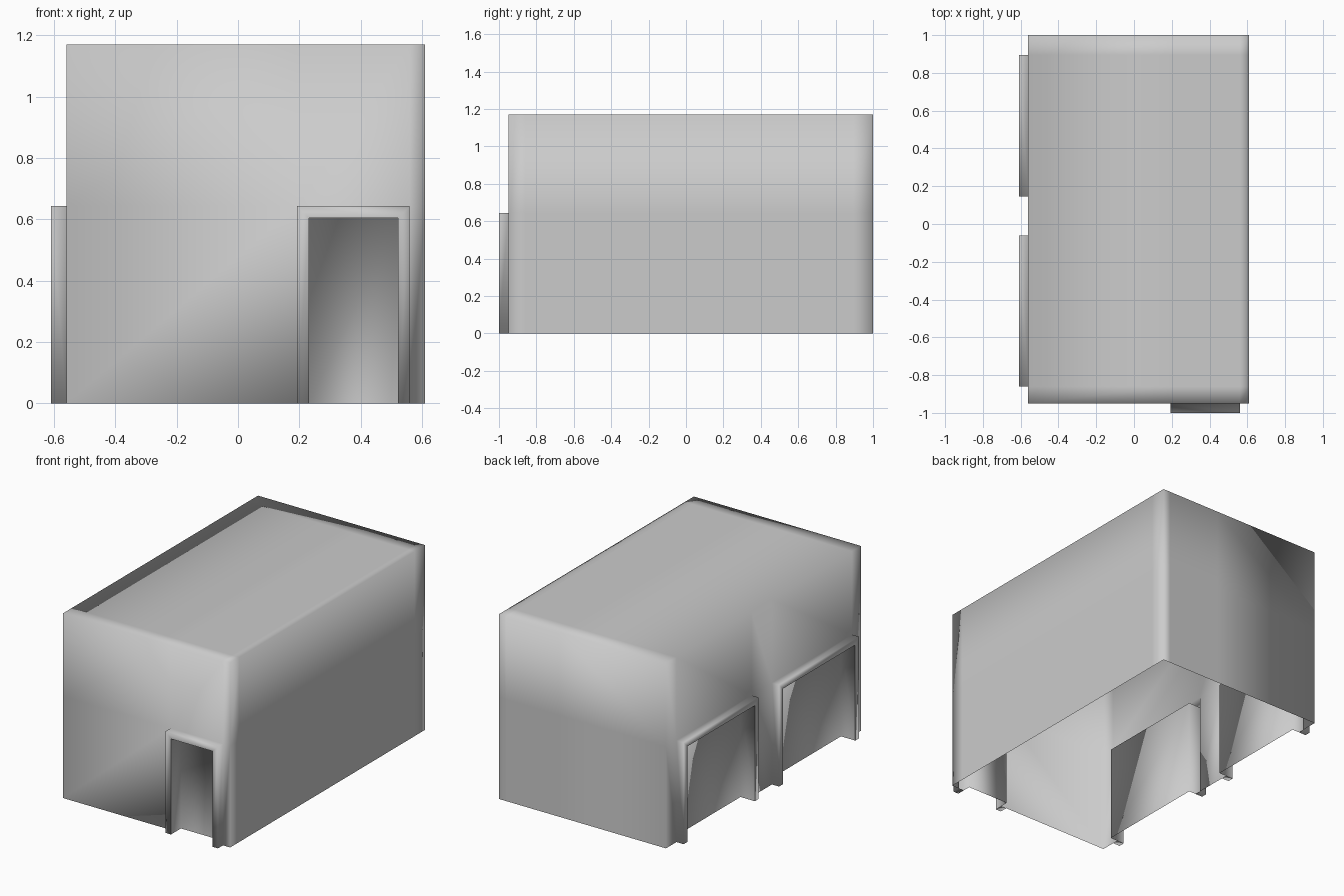
import bpy, bmesh
from mathutils import Vector

if "Cube" in bpy.data.objects:
    bpy.data.objects.remove(bpy.data.objects["Cube"])

X0, X1, Y0, Y1 = -0.56, 0.61, -0.95, 1.0   # wall footprint
TOP, FRAME_TOP = 1.17, 0.643
OUT, DEEP, TRIM = 0.05, 0.05, 0.038        # frame projection, door recess, frame width
XS = [X0, 0.193, 0.56, X1]
YS = [Y0, -0.86, -0.06, 0.145, 0.895, Y1]
ZS = [0, FRAME_TOP, TOP]


def front(u, z, out=0):
    return (u, Y0 - out, z)


def back(u, z, out=0):
    return (u, Y1 + out, z)


def left(u, z, out=0):
    return (X0 - out, u, z)


def right(u, z, out=0):
    return (X1 + out, u, z)


def face(bm, pts):
    return bm.faces.new([bm.verts.new(p) for p in pts])


def arch(a, b, top):
    """Upside-down U outline of an opening."""
    return [(a, 0), (a, top), (b, top), (b, 0)]


def bridge(bm, side, path_a, out_a, path_b, out_b):
    for i in range(3):
        face(bm, [side(*path_a[i], out_a), side(*path_a[i + 1], out_a),
                  side(*path_b[i + 1], out_b), side(*path_b[i], out_b)])


def finish(name, bm, toward):
    """Weld, orient so the last face looks toward the given direction, smooth."""
    bmesh.ops.remove_doubles(bm, verts=bm.verts, dist=0.0005)
    bmesh.ops.recalc_face_normals(bm, faces=bm.faces)
    bm.faces.ensure_lookup_table()
    if bm.faces[-1].normal.dot(Vector(toward)) < 0:
        bmesh.ops.reverse_faces(bm, faces=bm.faces)
    for f in bm.faces:
        f.smooth = True
    me = bpy.data.meshes.new(name)
    bm.to_mesh(me)
    bm.free()
    ob = bpy.data.objects.new(name, me)
    bpy.context.collection.objects.link(ob)


openings = [("front_door", front, 0.193, 0.56, (0, -1, 0)),
            ("garage_door_front", left, -0.86, -0.06, (-1, 0, 0)),
            ("garage_door_back", left, 0.145, 0.895, (-1, 0, 0))]

# Outer walls, leaving the doorways open
shell = bmesh.new()
for side, us in ((front, XS), (back, XS), (left, YS), (right, YS)):
    for a, b in zip(us, us[1:]):
        for lo, hi in zip(ZS, ZS[1:]):
            if lo == 0 and any(side is o[1] and a == o[2] for o in openings):
                continue
            face(shell, [side(a, lo), side(b, lo), side(b, hi), side(a, hi)])

# Projecting door frames with closed feet, part of the wall surface
for name, side, a, b, d in openings:
    outer = arch(a, b, FRAME_TOP)
    inner = arch(a + TRIM, b - TRIM, FRAME_TOP - TRIM)
    bridge(shell, side, outer, 0, outer, OUT)
    bridge(shell, side, outer, OUT, inner, OUT)
    for p, q in ((a, a + TRIM), (b, b - TRIM)):
        face(shell, [side(p, 0, 0), side(p, 0, OUT), side(q, 0, OUT), side(q, 0, 0)])

# Flat roof
for a, b in zip(XS, XS[1:]):
    for c, d in zip(YS, YS[1:]):
        face(shell, [(a, c, TOP), (b, c, TOP), (b, d, TOP), (a, d, TOP)])
finish("building_shell", shell, (0, 0, 1))

# Recessed doors with their jambs
for name, side, a, b, d in openings:
    bm = bmesh.new()
    inner = arch(a + TRIM, b - TRIM, FRAME_TOP - TRIM)
    bridge(bm, side, inner, OUT, inner, -DEEP)
    face(bm, [side(u, z, -DEEP) for u, z in inner])
    finish(name, bm, d)
